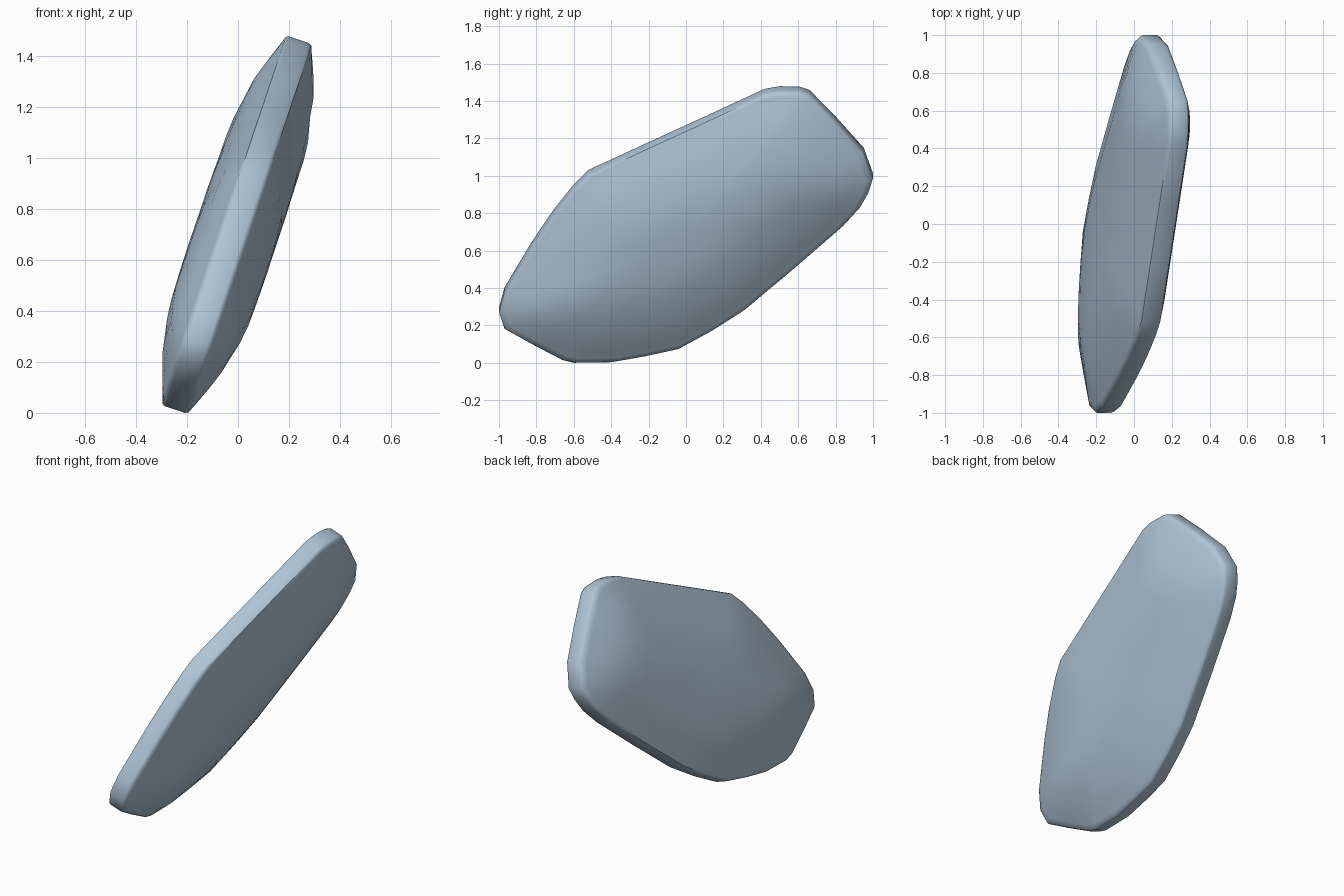
import bpy, bmesh, math
from mathutils import Vector
from mathutils.geometry import intersect_point_line

if "Cube" in bpy.data.objects:
    bpy.data.objects.remove(bpy.data.objects["Cube"])

# One flat colour
mat = bpy.data.materials.new("pale blue grey")
mat.diffuse_color = (0.43, 0.555, 0.675, 1)
mat.use_nodes = True
mat.node_tree.nodes["Principled BSDF"].inputs["Base Color"].default_value = mat.diffuse_color

# Outline of the leaning slab as seen from the right (y, z)
outline = [(-1, .28), (-.97, .19), (-.82, .105), (-.66, .02), (-.6, .005), (-.4, .008),
           (-.22, .04), (-.04, .08), (.14, .18), (.31, .29), (.58, .52), (.84, .75),
           (.93, .85), (.975, .93), (1, 1.01), (.95, 1.15), (.80, 1.32), (.66, 1.465),
           (.61, 1.482), (.5, 1.485), (.42, 1.47), (.1, 1.32), (-.2, 1.18), (-.52, 1.03),
           (-.6, .95), (-.71, .81), (-.82, .645), (-.9, .51), (-.97, .39)]

# Face height by distance from the outline: (distance, right face, left face)
dome = [(0, .042, .066), (.05, .064, .085), (.1, .088, .104), (.19, .122, .137),
        (.35, .164, .170), (.5, .170, .177), (2, .170, .177)]
scales = [.992, .96, .91, .84, .76, .66, .54, .4, .22]

CZ, SLOPE = 0.745, 0.335
normal = Vector((1, 0, -SLOPE)).normalized()
n = len(outline)


def edge_distance(p):
    best = 9
    for i in range(n):
        a, b = Vector(outline[i]), Vector(outline[(i + 1) % n])
        q, t = intersect_point_line(p, a, b)
        q = a.lerp(b, min(1, max(0, t)))
        best = min(best, (Vector(p[:2]) - Vector(q[:2])).length)
    return best


def face_height(p, side):
    d = edge_distance(p)
    for a, b in zip(dome, dome[1:]):
        if d <= b[0]:
            t = (d - a[0]) / (b[0] - a[0])
            k = 1 if side > 0 else 2
            return side * (a[k] + (b[k] - a[k]) * t)


def place(y, z, s, w=None, side=1):
    p = Vector((y * s, CZ + (z - CZ) * s))
    if w is None:
        w = face_height(p, side)
    z0 = (p.y - CZ) * 0.982
    return Vector((SLOPE * z0, p.x, z0 + CZ)) + normal * (w * normal.x)


# Slab body: left face rings, rim, right face rings
bm = bmesh.new()
rings = []
for s in reversed(scales):
    rings.append([bm.verts.new(place(y, z, s, side=-1)) for y, z in outline])
for w in (-.055, .03):
    rings.append([bm.verts.new(place(y, z, 1, w)) for y, z in outline])
for s in scales:
    rings.append([bm.verts.new(place(y, z, s, side=1)) for y, z in outline])
for a, b in zip(rings, rings[1:]):
    for i in range(n):
        j = (i + 1) % n
        bm.faces.new((a[i], a[j], b[j], b[i]))
for ring, side in ((rings[0], -1), (rings[-1], 1)):
    c = bm.verts.new(place(0, CZ, 0, side=side))
    for i in range(n):
        bm.faces.new((ring[i], ring[(i + 1) % n], c))
bmesh.ops.recalc_face_normals(bm, faces=bm.faces)

# Stand on the ground and centre
lo = [min(v.co[k] for v in bm.verts) for k in range(3)]
hi = [max(v.co[k] for v in bm.verts) for k in range(3)]
for v in bm.verts:
    v.co -= Vector(((lo[0] + hi[0]) / 2, (lo[1] + hi[1]) / 2, lo[2]))

mesh = bpy.data.meshes.new("rounded_slab")
bm.to_mesh(mesh)
bm.free()
mesh.materials.append(mat)
slab = bpy.data.objects.new("rounded_slab", mesh)
bpy.context.collection.objects.link(slab)
bpy.context.view_layer.objects.active = slab
slab.select_set(True)
bpy.ops.object.shade_smooth_by_angle(angle=math.radians(50))
